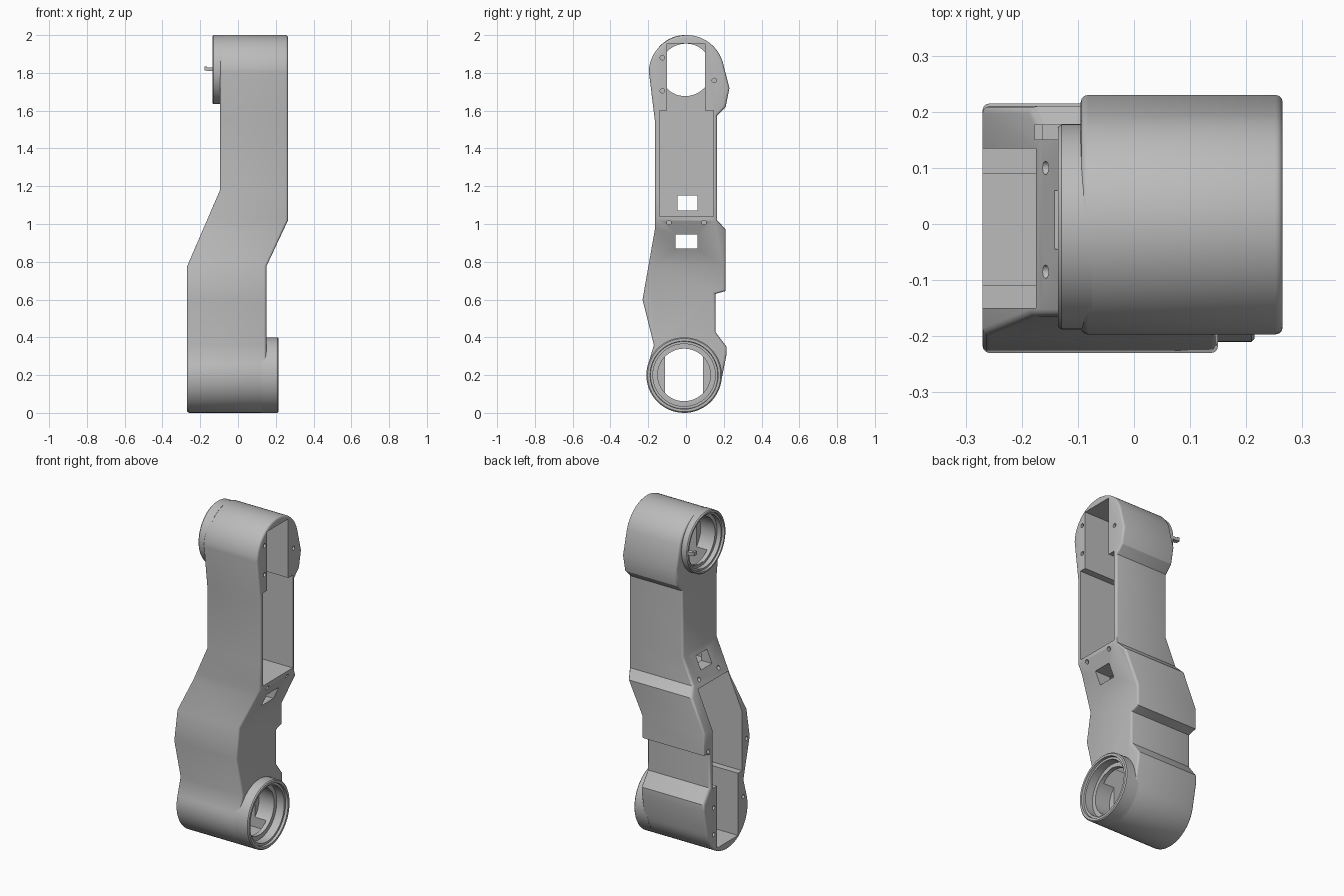
import bpy, bmesh, math
from mathutils import Matrix, Vector

if "Cube" in bpy.data.objects:
    bpy.data.objects.remove(bpy.data.objects["Cube"], do_unlink=True)

grey = bpy.data.materials.new("mid_grey")
grey.use_nodes = True
grey.diffuse_color = (0.5, 0.5, 0.5, 1)
for node in grey.node_tree.nodes:
    if node.type == 'BSDF_PRINCIPLED':
        node.inputs["Base Color"].default_value = (0.5, 0.5, 0.5, 1)
        node.inputs["Roughness"].default_value = 0.6


def finish(bm, name):
    bmesh.ops.recalc_face_normals(bm, faces=bm.faces[:])
    mesh = bpy.data.meshes.new(name)
    bm.to_mesh(mesh)
    bm.free()
    mesh.materials.append(grey)
    obj = bpy.data.objects.new(name, mesh)
    bpy.context.scene.collection.objects.link(obj)
    return obj


def box(name, x, y, z):
    bm = bmesh.new()
    bmesh.ops.create_cube(bm, size=1)
    for v in bm.verts:
        v.co = Vector([a + (b - a) * (c + 0.5) for (a, b), c in zip((x, y, z), v.co)])
    return finish(bm, name)


def rod(name, x, y, z, r, sides=48):
    bm = bmesh.new()
    place = Matrix.Translation(((x[0] + x[1]) / 2, y, z)) @ Matrix.Rotation(math.pi / 2, 4, 'Y')
    bmesh.ops.create_cone(bm, cap_ends=True, segments=sides, radius1=r, radius2=r,
                          depth=x[1] - x[0], matrix=place)
    return finish(bm, name)


def lathe(name, y, z, profile):
    """Closed (x, radius) profile turned about a sideways axis."""
    bm = bmesh.new()
    verts = [bm.verts.new((x, y, z + r)) for x, r in profile]
    edges = [bm.edges.new((v, verts[i - 1])) for i, v in enumerate(verts)]
    bmesh.ops.spin(bm, geom=verts + edges, cent=(0, y, z), axis=(1, 0, 0),
                   angle=2 * math.pi, steps=64, use_merge=False)
    bmesh.ops.remove_doubles(bm, verts=bm.verts[:], dist=0.0001)
    return finish(bm, name)


def cut(target, cutter):
    cutter.hide_render = True
    bpy.context.view_layer.objects.active = target
    mod = target.modifiers.new("cut", 'BOOLEAN')
    mod.operation = 'DIFFERENCE'
    mod.solver = 'EXACT'
    mod.object = cutter
    bpy.ops.object.modifier_apply(modifier=mod.name)
    bpy.data.objects.remove(cutter, do_unlink=True)


def arc(cy, cz, r, start, end, steps=28):
    angles = [math.radians(start + (end - start) * i / steps) for i in range(steps + 1)]
    return [(cy + r * math.cos(a), cz + r * math.sin(a)) for a in angles]


# Arm body: side outline, pushed sideways along a cranked centre line
BEND_LOW, BEND_MID, BEND_HIGH = 0.775, 1.02, 1.18


def side_x(z, right):
    lo, hi, top = (0.15, 0.265, BEND_MID) if right else (-0.27, -0.095, BEND_HIGH)
    t = min(max((z - BEND_LOW) / (top - BEND_LOW), 0), 1)
    return lo + (hi - lo) * t


outline = arc(0.003, 1.8, 0.2, 18, 178)
outline += [(-0.165, 1.55), (-0.165, 0.97), (-0.23, 0.6), (-0.17, 0.36)]
outline += arc(-0.01, 0.199, 0.199, 162, 348)
outline += [(0.215, 0.31), (0.215, 0.35), (0.155, 0.43), (0.155, 0.63), (0.21, 0.645),
            (0.21, 0.97), (0.165, BEND_MID), (0.165, 1.575), (0.21, 1.62), (0.23, 1.72)]

bm = bmesh.new()
cap = bm.faces.new([bm.verts.new((-1, y, z)) for y, z in outline])
extruded = bmesh.ops.extrude_face_region(bm, geom=[cap], use_keep_orig=True)
for v in extruded["geom"]:
    if isinstance(v, bmesh.types.BMVert):
        v.co.x = 1
for z in (BEND_LOW, BEND_MID, BEND_HIGH):
    bmesh.ops.bisect_plane(bm, geom=bm.verts[:] + bm.edges[:] + bm.faces[:], dist=0.0001,
                           plane_co=(0, 0, z), plane_no=(0, 0, 1))
for v in bm.verts:
    v.co.x = side_x(v.co.z, v.co.x > 0)
bmesh.ops.recalc_face_normals(bm, faces=bm.faces[:])
rim = [e for e in bm.edges if len(e.link_faces) == 2
       and sum(abs(f.normal.x) > 0.7 for f in e.link_faces) == 1]
bmesh.ops.bevel(bm, geom=rim, offset=0.013, segments=3, profile=0.5,
                affect='EDGES', clamp_overlap=False)
arm = finish(bm, "arm_body")

# Open cavities: upper one faces +x, lower one faces -x
cut(arm, box("upper_wide_cavity", (-0.07, 0.5), (-0.14, 0.145), (1.04, 1.6)))
cut(arm, box("upper_narrow_cavity", (-0.07, 0.5), (-0.1, 0.1), (1.5, 1.955)))
cut(arm, box("lower_wide_cavity", (-0.5, 0.125), (-0.15, 0.135), (0.42, 0.995)))
cut(arm, box("lower_narrow_cavity", (-0.5, 0.125), (-0.11, 0.09), (0.045, 0.5)))

# Bearing openings and cable windows
cut(arm, rod("upper_bore", (-0.3, 0), 0, 1.815, 0.14))
cut(arm, rod("lower_bore", (0.05, 0.4), -0.01, 0.202, 0.14))
cut(arm, box("upper_window", (-0.4, 0), (-0.045, 0.06), (1.072, 1.15)))
cut(arm, box("lower_window", (0.05, 0.5), (-0.055, 0.06), (0.87, 0.945)))

# Screw holes on both open sides
for y, z in ((-0.125, 1.88), (-0.125, 1.705), (0.15, 1.76), (-0.09, 1.008), (0.095, 1.008)):
    face = side_x(z, True)
    cut(arm, rod("screw_hole", (face - 0.03, face + 0.06), y, z, 0.012, 16))
for y, z in ((0.122, 0.3), (0.122, 0.14), (-0.16, 0.26), (0.175, 0.66),
             (-0.19, 0.6), (0.1, 1.035), (-0.085, 1.035)):
    face = side_x(z, False)
    cut(arm, rod("screw_hole", (face - 0.06, face + 0.03), y, z, 0.012, 16))

# Bearing collars with a stepped lip
lower_collar = lathe("lower_collar", -0.01, 0.2, [
    (0.125, 0.2), (0.209, 0.2), (0.215, 0.194), (0.215, 0.18), (0.2, 0.178),
    (0.2, 0.165), (0.149, 0.165), (0.149, 0.14), (0.125, 0.14)])
upper_collar = lathe("upper_collar", -0.005, 1.817, [
    (-0.075, 0.183), (-0.129, 0.183), (-0.135, 0.178), (-0.135, 0.168), (-0.122, 0.166),
    (-0.122, 0.155), (-0.09, 0.155), (-0.09, 0.14), (-0.075, 0.14)])
# Keep the collars clear of the cavity behind them
cut(lower_collar, box("collar_clearance", (0, 0.124), (-0.11, 0.09), (0, 0.4)))

# Small hooked pin beside the upper collar
pin = box("pin_stem", (-0.165, -0.09), (0.15, 0.177), (1.81, 1.828))
tab = box("pin_tab", (-0.177, -0.163), (0.15, 0.177), (1.812, 1.834))

# Smooth curved surfaces, keep hard edges
bpy.ops.object.select_all(action='DESELECT')
for obj in (arm, lower_collar, upper_collar):
    obj.select_set(True)
bpy.context.view_layer.objects.active = arm
bpy.ops.object.shade_smooth_by_angle(angle=math.radians(31))
